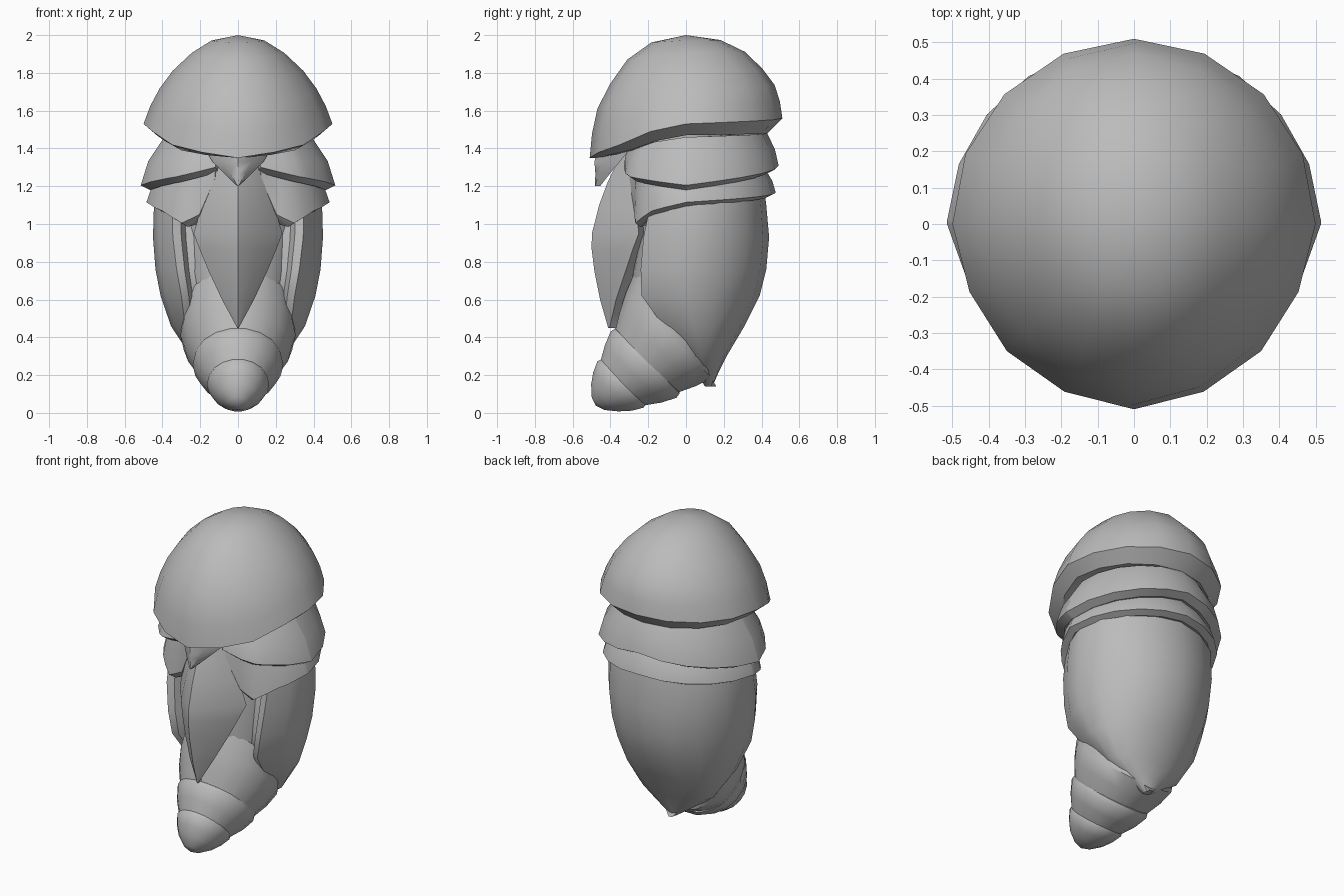
import bpy, bmesh
from math import sin, cos, radians, pi
from mathutils import Vector

old = bpy.data.objects.get("Cube")
if old:
    bpy.data.objects.remove(old)

grey = bpy.data.materials.new("shell grey")
grey.use_nodes = True
tone = (0.5, 0.5, 0.5, 1)
grey.diffuse_color = tone
grey.node_tree.nodes["Principled BSDF"].inputs["Base Color"].default_value = tone


def loft(name, rings, angle=32):
    """Skin a stack of closed rings and cap both ends."""
    bm = bmesh.new()
    rows = [[bm.verts.new(p) for p in ring] for ring in rings]
    n = len(rows[0])
    for a, b in zip(rows, rows[1:]):
        for i in range(n):
            j = (i + 1) % n
            bm.faces.new((a[i], a[j], b[j], b[i]))
    bm.faces.new(rows[0])
    bm.faces.new(rows[-1])
    bmesh.ops.remove_doubles(bm, verts=bm.verts, dist=0.0005)
    bmesh.ops.recalc_face_normals(bm, faces=bm.faces)
    mesh = bpy.data.meshes.new(name)
    bm.to_mesh(mesh)
    bm.free()
    obj = bpy.data.objects.new(name, mesh)
    bpy.context.collection.objects.link(obj)
    mesh.materials.append(grey)
    bpy.ops.object.select_all(action="DESELECT")
    obj.select_set(True)
    bpy.context.view_layer.objects.active = obj
    bpy.ops.object.shade_smooth_by_angle(angle=radians(angle))
    return obj


def at(keys, t):
    """Interpolate rows of (t, values...)."""
    for a, b in zip(keys, keys[1:]):
        if t <= b[0]:
            f = (t - a[0]) / (b[0] - a[0])
            return [p + (q - p) * f for p, q in zip(a[1:], b[1:])]
    return list(keys[-1][1:])


def polar(deg, r, z):
    """Angle 0 is the front, 90 the left side, 180 the back."""
    return Vector((r * sin(radians(deg)), -r * cos(radians(deg)), z))


def fold(deg):
    return min(deg, 360 - deg)


# Domed cap: rim rows hold angle, radius, rim height, lip inset, lip drop
rim = [(0, .51, 1.35, .05, .0), (22.5, .50, 1.38, .06, .015),
       (45, .495, 1.42, .07, .03), (67.5, .49, 1.49, .07, .05),
       (90, .50, 1.53, .07, .06), (180, .51, 1.56, .08, .08)]
# dome rows hold height share, side radius, front and back radius
dome = [(0, 1, 1), (.2, .93, .975), (.4, .83, .92), (.6, .69, .79),
        (.8, .49, .61), (.94, .28, .36), (1, 0, 0)]
angles = [i * 22.5 for i in range(16)]
cap = [[], []]
for deg in angles:
    r, z, inset, drop = at(rim, fold(deg))
    cap[0].append(polar(deg, r * .5, z - drop + .03))
    cap[1].append(polar(deg, r - inset, z - drop))
for h, side, front in dome:
    ring = []
    for deg in angles:
        r, z, _, _ = at(rim, fold(deg))
        k = side + (front - side) * cos(radians(deg)) ** 2
        ring.append(polar(deg, r * k, z + (2 - z) * h))
    cap.append(ring)
loft("cap", cap)


# Collars: rows hold angle, top radius, top height, rim radius, rim height
def collar(name, keys, lip, drop):
    start = keys[0][0]
    spans = [start + (360 - 2 * start) * i / 18 for i in range(19)]
    spans += [k[0] for k in keys[1:-1]] + [360 - k[0] for k in keys[1:-1]]
    rings = []
    for deg in sorted(set(spans)):
        rt, zt, rr, zr = at(keys, fold(deg))
        mid = polar(deg, rt + (rr - rt) * .68, (zt + zr) / 2)
        rings.append([polar(deg, rt - .12, zt), polar(deg, rt, zt), mid,
                      polar(deg, rr, zr), polar(deg, rr - lip, zr - drop),
                      polar(deg, rr - .15, zr - drop + .02)])
    loft(name, rings)


collar("upper_collar", [(20, .33, 1.40, .35, 1.30), (48, .36, 1.42, .44, 1.25),
                        (90, .39, 1.46, .515, 1.205), (180, .43, 1.48, .49, 1.31)], .05, .025)
collar("lower_collar", [(22, .31, 1.33, .325, 1.24), (37, .33, 1.32, .34, 1.05),
                        (48, .35, 1.30, .40, 1.005), (66, .38, 1.28, .44, 1.07),
                        (90, .40, 1.27, .485, 1.115), (180, .42, 1.29, .475, 1.165)], .04, .02)

# Wing case: rows hold height, half width, back y, front edge x and y
case = [(.14, .02, .14, .015, .10), (.22, .14, .175, .11, .055), (.30, .25, .215, .20, -.0),
        (.46, .355, .31, .28, -.12), (.62, .41, .39, .30, -.235), (.76, .437, .425, .325, -.24),
        (.93, .45, .44, .345, -.225), (1.1, .445, .425, .35, -.19), (1.3, .41, .40, .34, -.17)]
rings = []
for z, w, back, fx, fy in case:
    mid = fy + (back - fy) * .38
    half = [(fx * .8, fy + .06), (fx * .87, fy + .012), (fx, fy),
            (fx + (w - fx) * .72, fy + (mid - fy) * .5), (w, mid)]
    for a in (22.5, 45, 67.5):
        half.append((w * cos(radians(a)), mid + (back - mid) * sin(radians(a))))
    outline = half + [(0, back)] + [(-x, y) for x, y in reversed(half)]
    rings.append([Vector((x, y, z)) for x, y in outline])
loft("wing_case", rings, 40)

# Thorax core behind the breastplate: height, half width, centre y, depth
core = [(.5, .25, 0, .27), (.75, .30, 0, .285), (.95, .315, 0, .25),
        (1.2, .33, 0, .26), (1.5, .35, 0, .30)]
loft("thorax", [[Vector((w * cos(i * pi / 10), y + d * sin(i * pi / 10), z))
                 for i in range(20)] for z, w, y, d in core])


# Tail segments: tilted ellipses given as centre y, centre z, half width, half depth
def segment(name, rows):
    rings = []
    for y, z, a, b in rows:
        rings.append([Vector((a * cos(t), y + .71 * b * sin(t), z - .71 * b * sin(t)))
                      for t in (i * pi / 9 for i in range(18))])
    loft(name, rings, 40)


segment("tail_base", [(-.05, .54, .29, .31), (-.09, .41, .305, .325),
                      (-.15, .34, .28, .285), (-.23, .25, .22, .22)])
segment("tail_middle", [(-.195, .285, .215, .22), (-.205, .275, .235, .245),
                        (-.225, .255, .24, .25), (-.28, .205, .21, .215),
                        (-.35, .145, .15, .155)])
segment("tail_tip", [(-.32, .175, .14, .145), (-.33, .165, .16, .17),
                     (-.347, .15, .165, .175), (-.39, .113, .14, .145),
                     (-.43, .08, .105, .103), (-.465, .05, .05, .05), (-.478, .038, 0, 0)])

# Keeled breastplate: height, half width, ridge y, edge y
plate = [(.45, .004, -.412, -.405), (.6, .085, -.455, -.37), (.75, .155, -.485, -.32),
         (.87, .205, -.50, -.28), (.95, .235, -.498, -.25), (1.1, .19, -.46, -.265),
         (1.22, .148, -.415, -.28), (1.38, .10, -.34, -.28)]
rings = []
for z, w, ridge, edge in plate:
    bulge = edge + (ridge - edge) * .62
    rings.append([Vector(p) for p in ((-w, edge, z), (-w / 2, bulge, z), (0, ridge, z),
                                      (w / 2, bulge, z), (w, edge, z), (0, edge + .06, z))])
loft("breastplate", rings)

# Pointed chin under the cap: height, half width, front y, back y
chin = [(1.2, .004, -.468, -.455), (1.27, .075, -.48, -.40),
        (1.33, .135, -.485, -.35), (1.42, .19, -.46, -.28)]
loft("chin", [[Vector(p) for p in ((-w, back, z), (-w * .55, (front + back) / 2 - .02, z),
                                   (0, front, z), (w * .55, (front + back) / 2 - .02, z),
                                   (w, back, z))] for z, w, front, back in chin])
